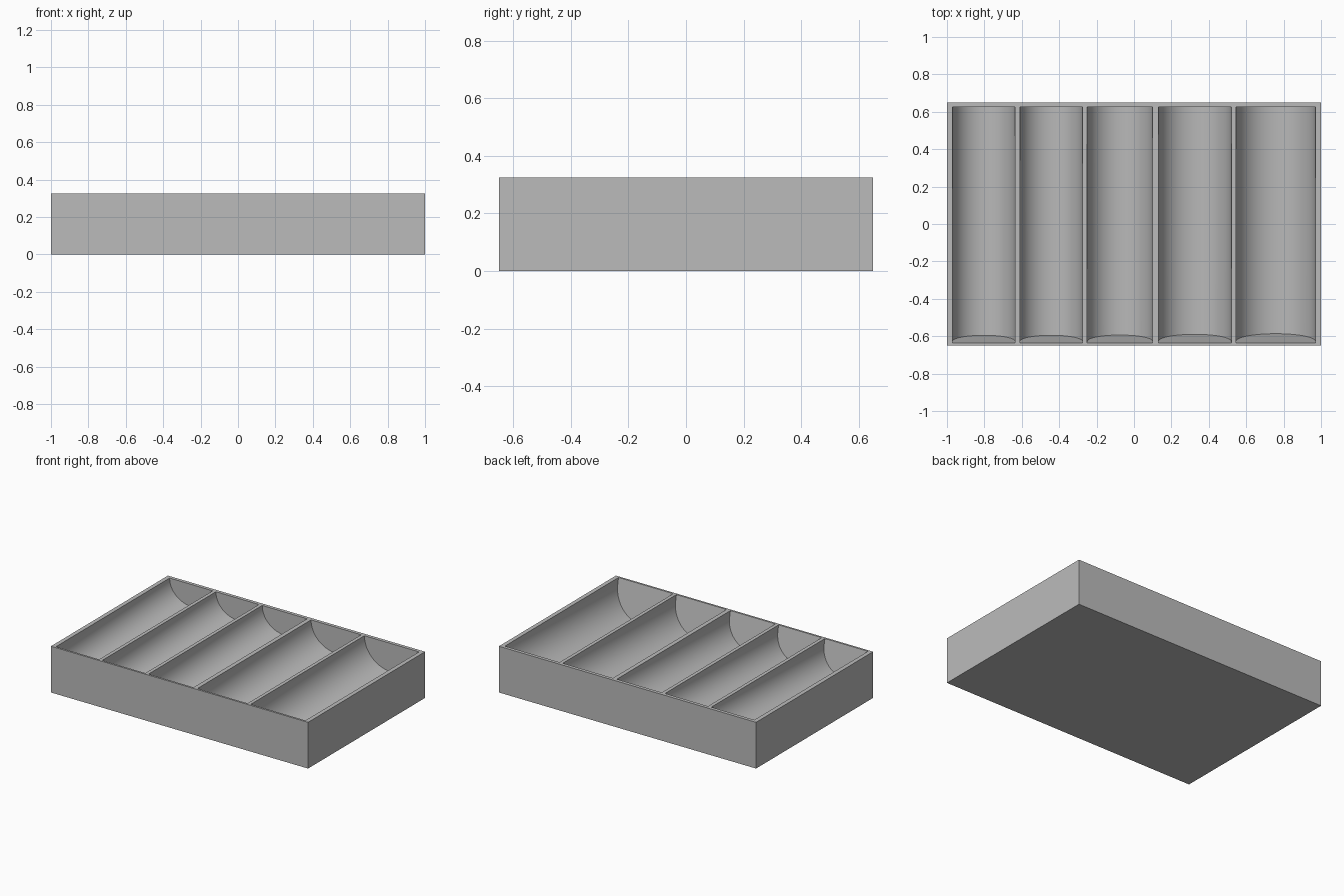
import bpy, bmesh, math

if "Cube" in bpy.data.objects:
    bpy.data.objects.remove(bpy.data.objects["Cube"])

HALF_X, HALF_Y, TOP = 1.0, 0.65, 0.325
FRONT_Y, BACK_Y = -0.636, 0.626       # pocket openings
FRONT_DROP, BACK_RAISE = 0.045, 0.013  # troughs get deeper towards the front
LEAN = 0.193                           # slant of the front inner walls
POCKETS = [(-0.97, -0.635), (-0.61, -0.275), (-0.25, 0.10), (0.13, 0.52), (0.545, 0.97)]
SEGMENTS = 32

grey = bpy.data.materials.new("plain grey")
grey.use_nodes = True
colour = (0.5, 0.5, 0.5, 1)
grey.diffuse_color = colour
grey.node_tree.nodes["Principled BSDF"].inputs["Base Color"].default_value = colour

bm = bmesh.new()

# Rim: a grid of top vertices, with the pocket cells left open
xs = [-HALF_X] + [x for pocket in POCKETS for x in pocket] + [HALF_X]
ys = [-HALF_Y, FRONT_Y, BACK_Y, HALF_Y]
rim = [[bm.verts.new((x, y, TOP)) for y in ys] for x in xs]
for i in range(len(xs) - 1):
    for j in range(3):
        if not (j == 1 and i % 2 == 1):
            bm.faces.new((rim[i][j], rim[i + 1][j], rim[i + 1][j + 1], rim[i][j + 1]))

# Outer walls and base
corners = [(-1, -1), (1, -1), (1, 1), (-1, 1)]
base = [bm.verts.new((sx * HALF_X, sy * HALF_Y, 0)) for sx, sy in corners]
sides = [[c[0] for c in rim], rim[-1], [c[-1] for c in reversed(rim)], rim[0][::-1]]
for k, side in enumerate(sides):
    bm.faces.new([base[k], base[(k + 1) % 4]] + side[::-1])
bm.faces.new(base[::-1])


def trough_end(left, right, drop, depth, lean, y):
    """Rounded cross-section hanging between two rim vertices."""
    middle = (left.co.x + right.co.x) / 2
    radius = (right.co.x - left.co.x) / 2
    verts = [left]
    for s in range(SEGMENTS + 1):
        a = math.pi * s / SEGMENTS
        below = drop + depth * math.sin(a)
        if drop == 0 and s in (0, SEGMENTS):
            continue
        verts.append(bm.verts.new((middle - radius * math.cos(a), y + lean * below, TOP - below)))
    return verts + [right]


# Rounded pockets
for n, (x0, x1) in enumerate(POCKETS):
    a, b = rim[2 * n + 1], rim[2 * n + 2]
    radius = (x1 - x0) / 2
    front = trough_end(a[1], b[1], FRONT_DROP, radius, LEAN, FRONT_Y)
    back = trough_end(a[2], b[2], 0, radius - BACK_RAISE, 0, BACK_Y)
    bm.faces.new(front)
    bm.faces.new(back)
    # The front section has one extra straight step at each side
    bm.faces.new((front[0], front[1], back[0]))
    bm.faces.new((front[-2], front[-1], back[-1]))
    for s in range(SEGMENTS):
        bm.faces.new((front[s + 1], front[s + 2], back[s + 1], back[s]))

bmesh.ops.recalc_face_normals(bm, faces=bm.faces)
mesh = bpy.data.meshes.new("compartment_tray")
bm.to_mesh(mesh)
bm.free()
mesh.materials.append(grey)
tray = bpy.data.objects.new("compartment_tray", mesh)
bpy.context.collection.objects.link(tray)
bpy.context.view_layer.objects.active = tray
tray.select_set(True)
bpy.ops.object.shade_smooth_by_angle(angle=math.radians(30))
